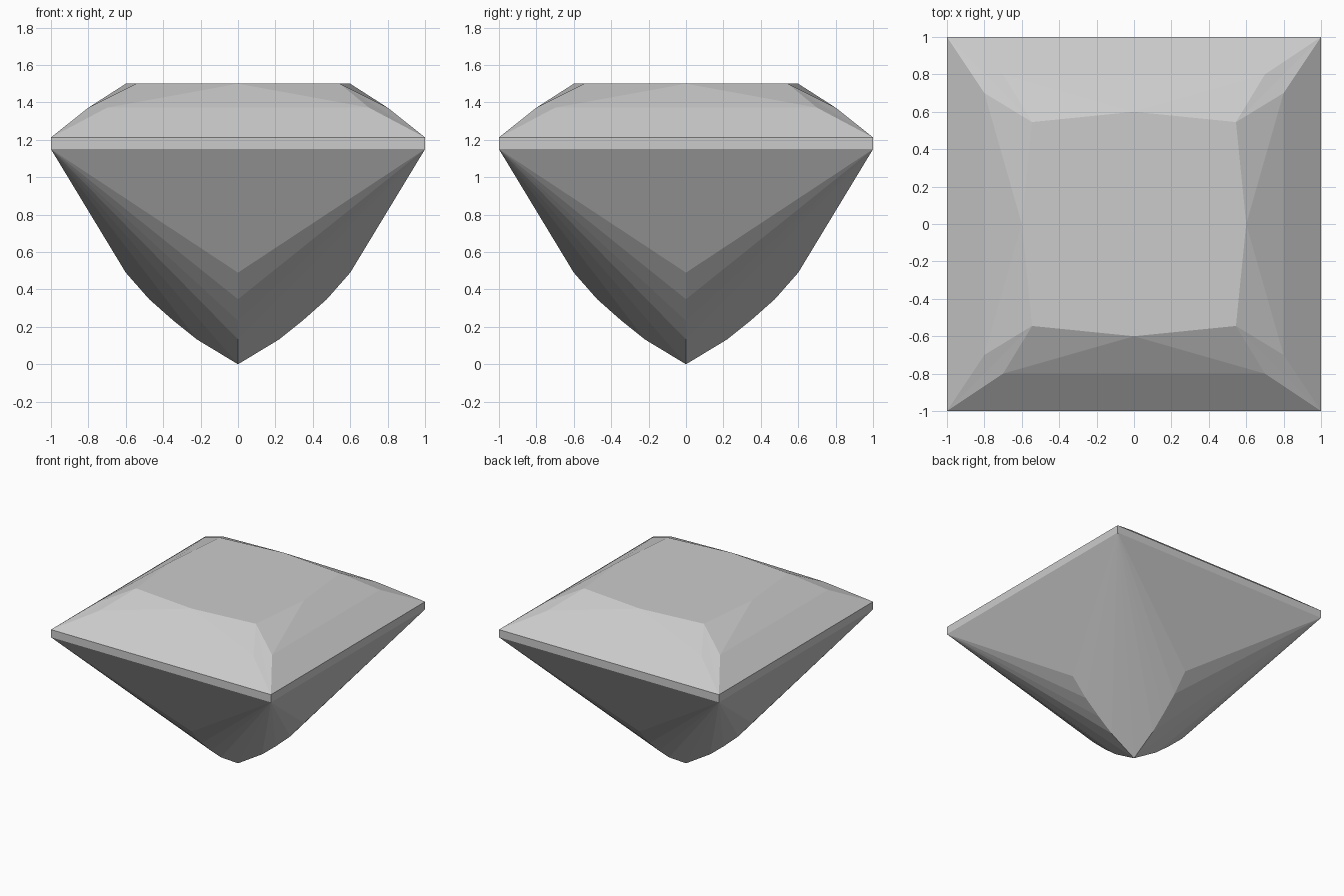
import bpy, bmesh
from math import pi
from mathutils import Matrix, Vector

if "Cube" in bpy.data.objects:
    bpy.data.objects.remove(bpy.data.objects["Cube"])

GIRDLE_LOW, GIRDLE_TOP, TABLE = 1.15, 1.213, 1.5
BREAK = 1.372                      # height of the crown break points
# pavilion keel: (distance from axis, height) down to the culet
KEEL = [(0.6, 0.49), (0.475, 0.348), (0.345, 0.233), (0.22, 0.133), (0, 0)]

bm = bmesh.new()


def facet(points, turn):
    """Add one flat facet, turned about the gem's axis."""
    rot = Matrix.Rotation(turn * pi / 2, 3, 'Z')
    return bm.faces.new([bm.verts.new(rot @ Vector(p)) for p in points])


# one quarter of the gem (front side), repeated four times
table_ring = []
for q in range(4):
    # crown: main trapezoid, star triangle
    mid = (0, -0.6, TABLE)
    facet([(-1, -1, GIRDLE_TOP), (1, -1, GIRDLE_TOP), (0.7, -0.8, BREAK), (-0.7, -0.8, BREAK)], q)
    facet([(-0.7, -0.8, BREAK), (0.7, -0.8, BREAK), mid], q)
    # crown: triangles beside the table corners
    facet([(0.7, -0.8, BREAK), (0.545, -0.545, TABLE), mid], q)
    facet([(-0.545, -0.545, TABLE), (-0.7, -0.8, BREAK), mid], q)
    # crown: corner kite, split along its long diagonal
    facet([(1, -1, GIRDLE_TOP), (0.545, -0.545, TABLE), (0.7, -0.8, BREAK)], q)
    facet([(1, -1, GIRDLE_TOP), (0.8, -0.7, BREAK), (0.545, -0.545, TABLE)], q)
    # girdle band
    facet([(-1, -1, GIRDLE_LOW), (1, -1, GIRDLE_LOW), (1, -1, GIRDLE_TOP), (-1, -1, GIRDLE_TOP)], q)
    # pavilion: large triangle, then fans from both corners to the keel
    left, right = (-1, -1, GIRDLE_LOW), (1, -1, GIRDLE_LOW)
    keel = [(0, -d, z) for d, z in KEEL]
    facet([right, left, keel[0]], q)
    for a, b in zip(keel, keel[1:]):
        facet([left, b, a], q)
        facet([right, a, b], q)
    # table outline
    rot = Matrix.Rotation(q * pi / 2, 3, 'Z')
    table_ring += [rot @ Vector(mid), rot @ Vector((0.545, -0.545, TABLE))]

# flat table on top
facet(table_ring, 0)

bmesh.ops.remove_doubles(bm, verts=bm.verts, dist=0.0005)
bmesh.ops.recalc_face_normals(bm, faces=bm.faces)

mesh = bpy.data.meshes.new("square_cut_gem")
bm.to_mesh(mesh)
bm.free()
gem = bpy.data.objects.new("square_cut_gem", mesh)
bpy.context.collection.objects.link(gem)
